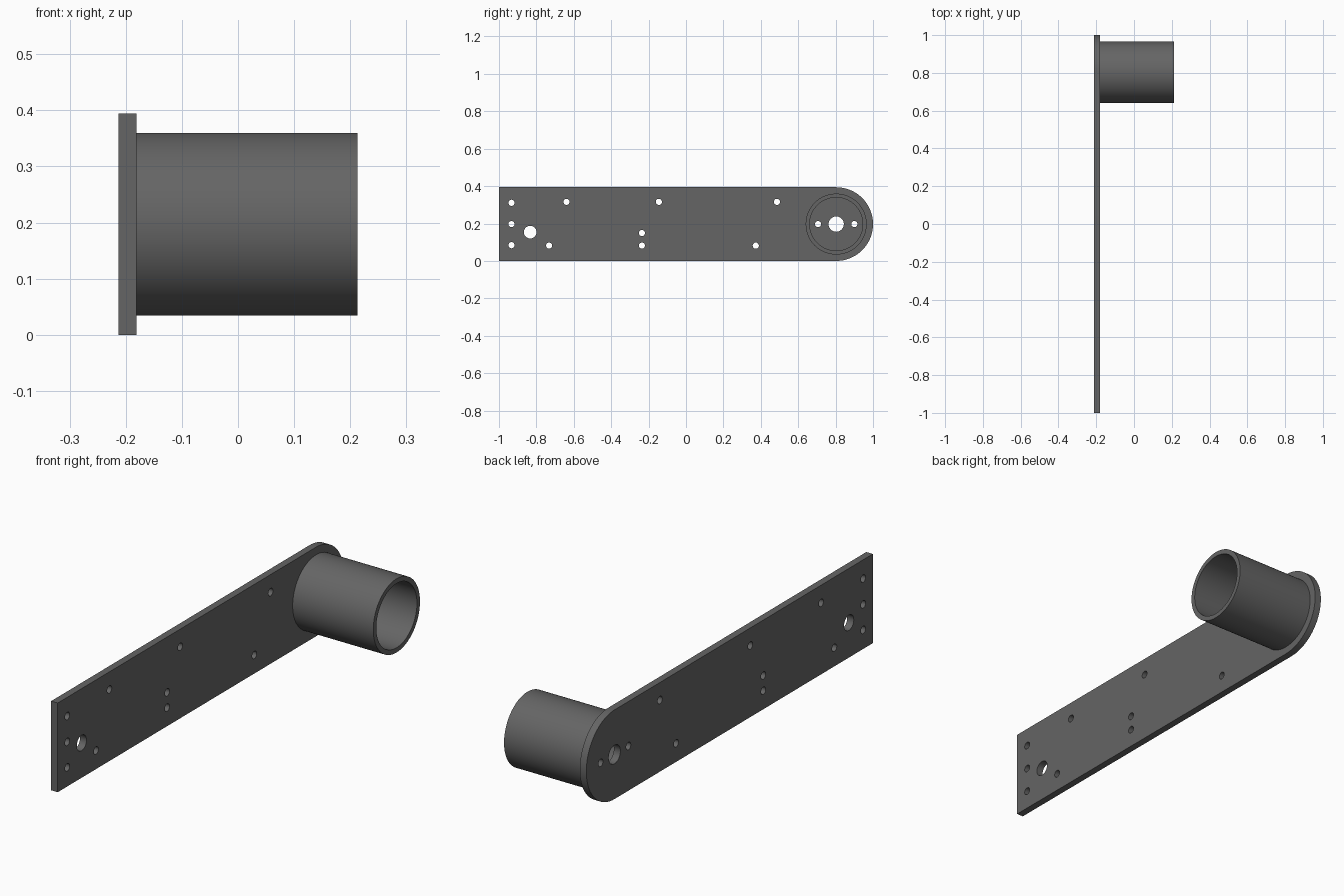
import bpy, bmesh, math
from mathutils import Matrix

if "Cube" in bpy.data.objects:
    bpy.data.objects.remove(bpy.data.objects["Cube"])

steel = bpy.data.materials.new("dark grey metal")
steel.diffuse_color = (0.13, 0.13, 0.13, 1)
steel.use_nodes = True
steel.node_tree.nodes["Principled BSDF"].inputs["Base Color"].default_value = steel.diffuse_color

# Profiles are drawn in (y, z) and extruded along x
TO_WORLD = Matrix(((0, 0, 1, 0), (1, 0, 0, 0), (0, 1, 0, 0), (0, 0, 0, 1)))
HALF_H = 0.197
END_Y = 1 - HALF_H


def circle(y, z, r, n):
    return [(y + r * math.cos(2 * math.pi * i / n),
             z + r * math.sin(2 * math.pi * i / n)) for i in range(n)]


def extruded(name, loops, x0, x1):
    """Solid from an outer loop plus hole loops, between x0 and x1."""
    curve = bpy.data.curves.new(name + "_profile", 'CURVE')
    curve.dimensions = '2D'
    curve.fill_mode = 'BOTH'
    curve.extrude = (x1 - x0) / 2
    for pts in loops:
        s = curve.splines.new('POLY')
        s.points.add(len(pts) - 1)
        for p, (y, z) in zip(s.points, pts):
            p.co = (y, z, 0, 1)
        s.use_cyclic_u = True
    temp = bpy.data.objects.new(name + "_profile", curve)
    bpy.context.collection.objects.link(temp)
    bpy.context.view_layer.update()
    mesh = bpy.data.meshes.new_from_object(
        temp.evaluated_get(bpy.context.evaluated_depsgraph_get()))
    bpy.data.objects.remove(temp)
    bpy.data.curves.remove(curve)

    bm = bmesh.new()
    bm.from_mesh(mesh)
    bmesh.ops.remove_doubles(bm, verts=bm.verts, dist=1e-5)
    bm.transform(Matrix.Translation(((x0 + x1) / 2, 0, 0)) @ TO_WORLD)
    bmesh.ops.recalc_face_normals(bm, faces=bm.faces)
    bm.to_mesh(mesh)
    bm.free()
    mesh.name = name
    mesh.materials.clear()
    mesh.materials.append(steel)
    obj = bpy.data.objects.new(name, mesh)
    bpy.context.collection.objects.link(obj)
    bpy.ops.object.select_all(action='DESELECT')
    obj.select_set(True)
    bpy.context.view_layer.objects.active = obj
    bpy.ops.object.shade_smooth_by_angle(angle=math.radians(30))
    return obj


# Mounting plate: square at the front, rounded at the back
outline = [(-1, 0)]
for i in range(49):
    a = -math.pi / 2 + math.pi * i / 48
    outline.append((END_Y + HALF_H * math.cos(a), HALF_H + HALF_H * math.sin(a)))
outline.append((-1, 2 * HALF_H))

# Small bolt holes
bolts = [(-0.933, 0.311), (-0.933, HALF_H), (-0.933, 0.084),
         (-0.639, 0.316), (-0.145, 0.316), (0.486, 0.316),
         (-0.236, 0.149), (-0.236, 0.082), (-0.732, 0.082), (0.373, 0.082),
         (END_Y - 0.097, HALF_H), (END_Y + 0.097, HALF_H)]
holes = [circle(y, z, 0.0165, 24) for y, z in bolts]
# Larger cable hole and axle hole
holes += [circle(-0.833, 0.154, 0.034, 32), circle(END_Y, HALF_H, 0.041, 32)]
extruded("mounting_plate", [outline] + holes, -0.213, -0.181)

# Open tube on the rounded end
extruded("tube", [circle(END_Y, HALF_H, 0.163, 96),
                  circle(END_Y, HALF_H, 0.142, 96)], -0.181, 0.213)
